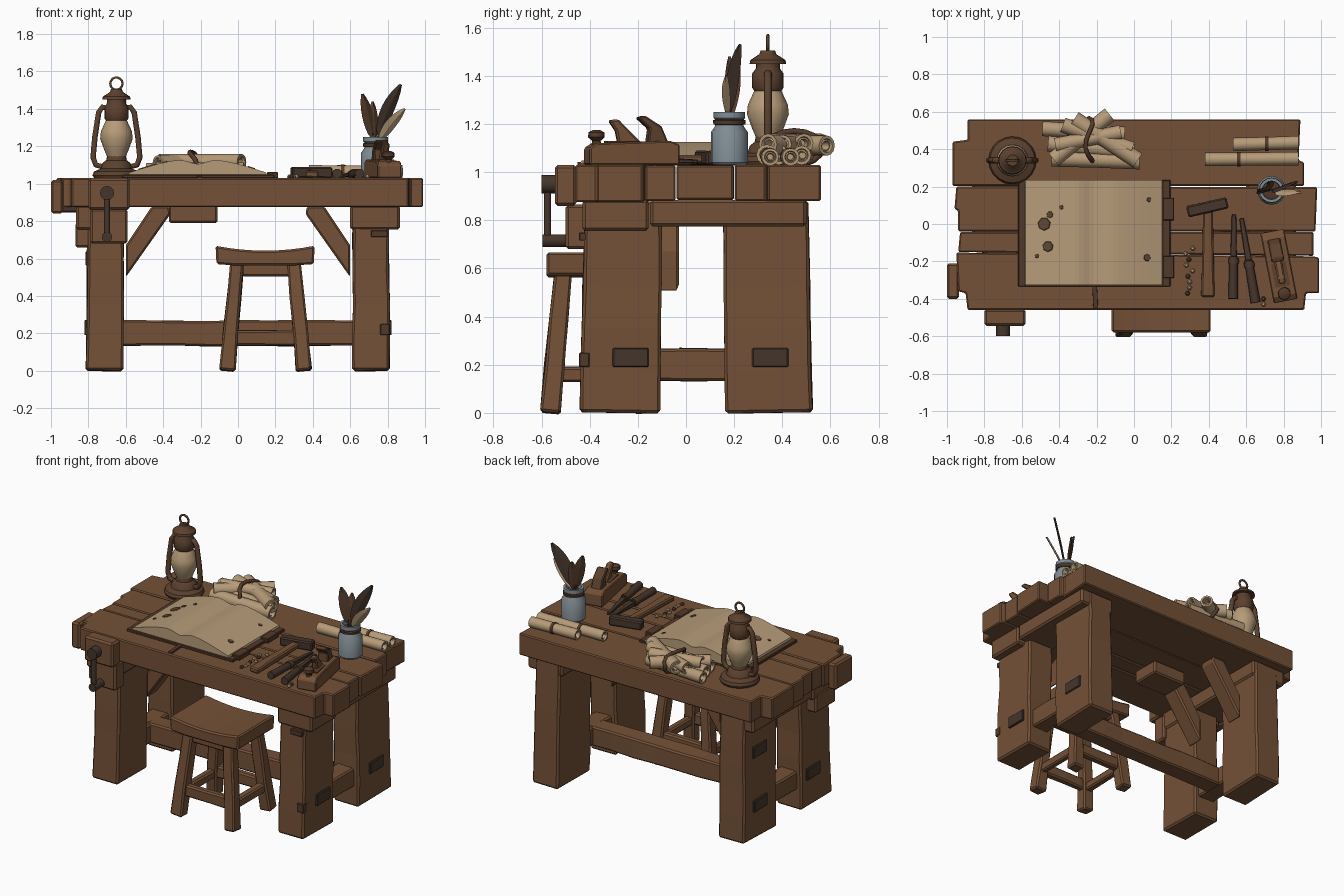
import bpy, bmesh, math, random
from mathutils import Vector, Matrix

if "Cube" in bpy.data.objects:
    bpy.data.objects.remove(bpy.data.objects["Cube"])
random.seed(4)

def mat(name, r, g, b):
    m = bpy.data.materials.new(name)
    m.diffuse_color = (r, g, b, 1)
    m.use_nodes = True
    m.node_tree.nodes["Principled BSDF"].inputs["Base Color"].default_value = m.diffuse_color
    return m
WOOD = mat("brown wood", .175, .082, .038)
IRON = mat("dark iron", .058, .036, .024)
PAPER = mat("aged paper", .47, .33, .19)
GLASS = mat("blue grey glass", .22, .27, .30)
COPPER = mat("lantern copper", .105, .052, .027)
LEATHER = mat("dark leather", .085, .042, .022)
STAIN = mat("paper stain", .11, .065, .035)

def finish(name, bm, m, bevel=0, smooth=False):
    bmesh.ops.recalc_face_normals(bm, faces=bm.faces)
    me = bpy.data.meshes.new(name)
    bm.to_mesh(me)
    bm.free()
    me.materials.append(m)
    ob = bpy.data.objects.new(name, me)
    bpy.context.collection.objects.link(ob)
    if smooth:
        me.polygons.foreach_set("use_smooth", [True] * len(me.polygons))
        me.set_sharp_from_angle(angle=math.radians(40))
    if bevel:
        b = ob.modifiers.new("bevel", 'BEVEL')
        b.width, b.segments, b.limit_method, b.angle_limit = bevel, 1, 'ANGLE', .6
    return ob

def beam(name, p, q, w, d, m=WOOD, w2=None, d2=None, bevel=.01, rough=.004):
    """Hewn bar from p to q, w wide and d deep (d is vertical on level bars), slightly uneven"""
    p, q = Vector(p), Vector(q)
    L = (q - p).length
    n = max(1, int(L / .16))
    dz = (q - p).normalized()
    dx = Vector((0, 1, 0) if abs(dz.z) > .8 else (0, 0, 1)).cross(dz).normalized()
    dy = dz.cross(dx)
    bm = bmesh.new()
    rings = []
    for i in range(n + 1):
        t = i / n
        a, b = w + ((w2 or w) - w) * t, d + ((d2 or d) - d) * t
        rings.append([bm.verts.new(p + dz * L * t + dx * (sx * a / 2 + random.uniform(-rough, rough))
                                   + dy * (sy * b / 2 + random.uniform(-rough, rough)))
                      for sx, sy in ((-1, -1), (1, -1), (1, 1), (-1, 1))])
    for r, s in zip(rings, rings[1:]):
        for k in range(4):
            bm.faces.new((r[k], r[(k + 1) % 4], s[(k + 1) % 4], s[k]))
    bm.faces.new(rings[0])
    bm.faces.new(rings[-1])
    return finish(name, bm, m, bevel)

def box(name, x0, x1, y0, y1, z0, z1, m=WOOD, bevel=.01):
    bm = bmesh.new()
    bmesh.ops.create_cube(bm, size=1, matrix=Matrix.Translation(((x0+x1)/2, (y0+y1)/2, (z0+z1)/2))
                          @ Matrix.Diagonal((x1-x0, y1-y0, z1-z0, 1)))
    return finish(name, bm, m, bevel)

def prism(name, pts, lo, hi, axis, m=WOOD, bevel=.01):
    """Outline extruded along y (points are x,z), z (points are x,y) or x (points are y,z)"""
    put = {'y': lambda a, b, c: (a, c, b), 'z': lambda a, b, c: (a, b, c), 'x': lambda a, b, c: (c, a, b)}[axis]
    bm = bmesh.new()
    A = [bm.verts.new(put(a, b, lo)) for a, b in pts]
    B = [bm.verts.new(put(a, b, hi)) for a, b in pts]
    bm.faces.new(A)
    bm.faces.new(B)
    for i in range(len(pts)):
        j = (i + 1) % len(pts)
        bm.faces.new((A[i], A[j], B[j], B[i]))
    return finish(name, bm, m, bevel)

def lathe(name, prof, m, p=(0, 0, 0), axis=(0, 0, 1), n=16):
    M = Matrix.Translation(p) @ Vector(axis).to_track_quat('Z', 'Y').to_matrix().to_4x4()
    bm = bmesh.new()
    rings = [[bm.verts.new(M @ Vector((r * math.cos(k * math.tau / n), r * math.sin(k * math.tau / n), z)))
              for k in range(n)] for r, z in prof]
    for r, s in zip(rings, rings[1:]):
        for k in range(n):
            bm.faces.new((r[k], r[(k + 1) % n], s[(k + 1) % n], s[k]))
    bm.faces.new(rings[0])
    bm.faces.new(rings[-1])
    return finish(name, bm, m, smooth=True)

def rod(name, p, q, r, m, r2=None, n=10):
    d = Vector(q) - Vector(p)
    return lathe(name, [(r, 0), (r2 or r, d.length)], m, p, d, n)

def tube(name, pts, r, m, cyclic=False):
    c = bpy.data.curves.new(name, 'CURVE')
    c.dimensions, c.bevel_depth, c.bevel_resolution, c.use_fill_caps = '3D', r, 1, True
    s = c.splines.new('POLY')
    s.points.add(len(pts) - 1)
    for a, b in zip(s.points, pts):
        a.co = (*b, 1)
    s.use_cyclic_u = cyclic
    c.materials.append(m)
    bpy.context.collection.objects.link(bpy.data.objects.new(name, c))

# Table top planks with broken, stepped ends
prism("back_plank", [(-.97, .203), (.91, .203), (.91, .33), (.88, .34), (.89, .56), (-.89, .56), (-.89, .45), (-.97, .44)], .88, 1.03, 'z', bevel=.007)
prism("middle_plank", [(-.94, -.04), (.97, -.04), (.98, .197), (-.95, .2), (-.96, .08), (-.94, .07)], .885, 1.028, 'z', bevel=.007)
prism("narrow_plank", [(-.94, -.15), (.96, -.17), (.96, -.043), (-.93, -.043)], .88, 1.028, 'z', bevel=.007)
prism("front_plank", [(-.95, -.153), (.96, -.173), (.99, -.18), (.99, -.37), (.92, -.37), (.91, -.46), (-.89, -.46), (-.9, -.37), (-.94, -.36)], .875, 1.03, 'z', bevel=.007)

# Legs, cross beams, stretchers, tenons and braces
for side, s in (("left", -1), ("right", 1)):
    beam(side + "_front_leg", (s*.712, -.275, 0), (s*.708, -.26, .88), .20, .33, w2=.19, d2=.32, bevel=.012)
    beam(side + "_back_leg", (s*.712, .345, 0), (s*.708, .33, .88), .20, .36, w2=.19, d2=.35, bevel=.012)
    for nm, y0, y1, z0 in (("front", -.43, -.155, .755), ("back", -.15, .50, .775)):
        a, b = sorted((s*.60, s*.865))
        box(f"{side}_{nm}_cross_beam", a, b, y0, y1, z0, .885, bevel=.012)
    beam(side + "_short_stretcher", (s*.71, -.2, .20), (s*.71, .25, .20), .13, .13)
    for nm, y in (("front", -.23), ("back", .35)):
        a, b = sorted((s*.80, s*.822))
        box(f"{side}_{nm}_tenon", a, b, y-.075, y+.075, .19, .27, IRON, .005)
        if (side, nm) != ("right", "back"):
            prism(f"{side}_{nm}_brace", [(s*.60, .50), (s*.36, .84), (s*.37, .88), (s*.46, .88), (s*.60, .67)],
                  y+.08 if y < 0 else y-.1, y+.20 if y < 0 else y+.02, 'y')
beam("long_stretcher", (-.68, .03, .20), (.68, .03, .20), .13, .135)
box("underside_block", -.37, -.11, -.12, .08, .79, .885)
box("left_guide_block", -.87, -.79, -.40, -.18, .66, .79)
box("left_back_upper_tenon", -.815, -.79, .275, .425, .56, .64, IRON, .005)
for nm, x0, x1, z0, z1 in (("lower", .76, .812, .19, .25), ("upper", .71, .80, .715, .75)):
    box(nm + "_leg_plate", x0, x1, -.445, -.40, z0, z1, LEATHER, .004)

# Vises
box("front_vise_jaw", -.80, -.58, -.545, -.455, .86, 1.03, bevel=.012)
box("front_vise_lower_jaw", -.79, -.59, -.50, -.40, .68, .865, bevel=.012)
rod("vise_screw", (-.70, -.60, .95), (-.70, -.50, .95), .038, IRON, n=12)
rod("vise_handle", (-.70, -.575, .71), (-.70, -.575, .97), .016, IRON)
rod("vise_handle_knob", (-.70, -.595, .715), (-.70, -.49, .715), .028, IRON)
box("end_vise_jaw", -1.0, -.935, -.40, -.21, .84, 1.02, bevel=.012)
box("end_vise_guide", -.95, -.80, -.36, -.25, .845, .89, IRON)

# Stool
top = [(-.12 + .53*i/8, .642 + .026*abs(i/4 - 1)**2) for i in range(9)]
prism("stool_seat", top + [(.405, .57), (.28, .562), (.0, .562), (-.115, .57)], -.58, -.18, 'y', bevel=.01)
for nx, sx in (("left", -1), ("right", 1)):
    for ny, sy in (("front", -1), ("back", 1)):
        beam(f"stool_{ny}_{nx}_leg", (.147 + sx*.205, -.37 + sy*.195, 0), (.147 + sx*.15, -.37 + sy*.14, .59), .085, .085, w2=.07, d2=.07)
    beam(f"stool_{nx}_stretcher", (.147 + sx*.19, -.53, .16), (.147 + sx*.19, -.21, .16), .05, .06)
for nm, s in (("front", -1), ("back", 1)):
    beam(f"stool_{nm}_stretcher", (-.03, -.37 + s*.175, .175), (.32, -.37 + s*.175, .175), .05, .08)
    box(f"stool_{nm}_apron", .02, .28, -.395 + s*.14, -.345 + s*.14, .505, .575)

# Open book: cover, curved pages, stains, ribbon and clasps
def page_z(x):
    u = min(1, abs(x + .215) / .365)
    return 1.06 + .075 * math.cos(math.pi / 2 * u) - .03 * math.exp(-(u / .17)**2)
xs = [-.58 + .73*i/28 for i in range(29)]
box("book_cover", -.62, .195, -.335, .235, 1.028, 1.048, LEATHER, .004)
prism("book_pages", [(x, page_z(x)) for x in xs] + [(.155, 1.047), (-.585, 1.047)], -.325, .235, 'y', PAPER, 0)
for i, (x, y, r) in enumerate(((-.48, 0, .036), (-.46, -.12, .03), (-.39, .09, .013), (-.52, -.17, .012), (.07, -.18, .02), (.08, .13, .013), (-.45, .05, .018))):
    sl = (page_z(x+.01) - page_z(x-.01)) / .02
    lathe(f"page_stain_{i}", [(r, 0), (r*.9, .004)], STAIN, (x, y, page_z(x)), (-sl, 0, 1), 7)
beam("book_ribbon", (-.21, -.32, 1.04), (-.205, -.45, 1.035), .025, .012, LEATHER, bevel=0, rough=.001)
for i, y in enumerate((-.24, .07)):
    box(f"book_clasp_{i}", .155, .215, y-.05, y+.07, 1.03, 1.062, LEATHER, .004)

# Lantern
C = (-.65, .34, 0)
lathe("lantern_base", [(.12, 1.03), (.128, 1.045), (.12, 1.065), (.085, 1.08), (.075, 1.11), (.055, 1.125), (.05, 1.15)], COPPER, C, n=20)
lathe("lantern_globe", [(.048, 1.14), (.065, 1.18), (.087, 1.24), (.083, 1.28), (.06, 1.33), (.05, 1.35)], PAPER, C)
lathe("lantern_chimney", [(.055, 1.335), (.065, 1.35), (.065, 1.41), (.05, 1.43), (.05, 1.45), (.076, 1.45), (.073, 1.465), (.035, 1.49), (.03, 1.505)], COPPER, C)
tube("lantern_ring", [(-.65 + .033*math.cos(a*math.tau/14), .34, 1.535 + .033*math.sin(a*math.tau/14)) for a in range(14)], .007, COPPER, True)
for s in (-1, 1):
    tube("lantern_side_tube", [(-.65 + s*x, .34, z) for x, z in ((.05, 1.085), (.11, 1.10), (.125, 1.14), (.115, 1.25), (.095, 1.38), (.075, 1.41), (.04, 1.40))], .017, COPPER)

# Ink jar with twine and quills
J = (.735, .18, 0)
lathe("ink_jar", [(.068, 1.03), (.077, 1.04), (.077, 1.165), (.06, 1.19), (.056, 1.215), (.066, 1.225), (.066, 1.25), (.05, 1.25), (.048, 1.22)], GLASS, J)
lathe("jar_twine", [(.05, 1.195), (.066, 1.198), (.068, 1.215), (.05, 1.222)], LEATHER, J)
def quill(name, tip, w, m, bend):
    a, b = Vector((.73, .18, 1.18)), Vector(tip)
    side = (b - a).cross(Vector((-.6, .8, 0))).normalized()
    bm = bmesh.new()
    rows = []
    for i in range(11):
        t = i / 10
        c = a.lerp(b, t) + side * bend * math.sin(math.pi * t)
        k = .006 if t < .25 else w * max(0, math.sin(math.pi * min(1, (t - .15) / .87)))**.7 + .002
        rows.append([bm.verts.new(c + side*k*u + Vector((-.6, .8, 0))*v) for u, v in ((-1, 0), (0, -.007), (1, 0), (0, .007))])
    for r, s in zip(rows, rows[1:]):
        for k in range(4):
            bm.faces.new((r[k], r[(k+1) % 4], s[(k+1) % 4], s[k]))
    finish(name, bm, m)
quill("dark_quill", (.87, .225, 1.53), .04, IRON, .02)
quill("brown_quill", (.665, .18, 1.48), .036, LEATHER, -.005)
quill("small_quill", (.72, .22, 1.44), .03, COPPER, 0)
quill("pale_quill", (.89, .17, 1.40), .032, PAPER, .015)

# Scrolls: a loose pair and a tied bundle
def scroll(name, p, q, r):
    d = Vector(q) - Vector(p)
    L = d.length
    lathe(name, [(r*.35, .05), (r*.45, .008), (r*.6, .012), (r*.7, 0), (r, 0), (r*.96, L*.5), (r, L), (r*.7, L), (r*.6, L-.012), (r*.45, L-.008), (r*.35, L-.05)], PAPER, p, d, 12)
scroll("loose_scroll_back", (.53, .425, 1.063), (.88, .435, 1.063), .036)
scroll("loose_scroll_front", (.38, .345, 1.063), (.88, .35, 1.063), .036)
for i, (x, y) in enumerate(((.70, .43), (.55, .347))):
    rod(f"loose_scroll_tie_{i}", (x, y, 1.063), (x+.02, y, 1.063), .039, LEATHER, n=12)
for i, (x0, y0, x1, y1, z, r) in enumerate(((-.44, .35, .03, .335, 1.072, .043), (-.46, .43, .0, .385, 1.072, .042), (-.49, .51, -.05, .48, 1.07, .04),
        (-.32, .56, .02, .34, 1.115, .045), (-.43, .345, -.13, .585, 1.11, .042), (-.38, .53, -.01, .40, 1.115, .04), (-.42, .42, -.07, .49, 1.12, .04))):
    scroll(f"bundle_scroll_{i}", (x0, y0, z), (x1, y1, z), r)
tube("bundle_twine", [(-.24 + .02*math.sin(a), .45 + .115*math.cos(a*math.tau/16), 1.10 + .07*math.sin(a*math.tau/16)) for a in range(16)], .013, LEATHER, True)

# Hammer, chisels and bench bits
beam("hammer_handle", (.395, -.39, 1.05), (.395, .10, 1.055), .07, .035, w2=.05, bevel=.008, rough=.002)
beam("hammer_head", (.285, .065, 1.06), (.50, .115, 1.06), .06, .06, IRON, bevel=.008, rough=.002)
for i, (p, q) in enumerate((((.53, -.40, 1.055), (.535, .05, 1.045)), ((.65, -.42, 1.055), (.575, .03, 1.045)))):
    p, q = Vector(p), Vector(q)
    rod(f"chisel_handle_{i}", p, p.lerp(q, .5), .026, IRON, .022)
    rod(f"chisel_ferrule_{i}", p.lerp(q, .42), p.lerp(q, .48), .028, LEATHER)
    beam(f"chisel_blade_{i}", p.lerp(q, .5), q, .036, .03, IRON, w2=.024, d2=.014, rough=.001, bevel=.003)
for i in range(12):
    x, y = (random.uniform(.27, .32), -.37 + .03*i) if i < 9 else (random.uniform(.62, .74), random.uniform(-.43, -.4))
    lathe(f"shaving_{i}", [(.008, 0), (.014, .008), (.007, .02)], PAPER if i % 3 else COPPER, (x, y, 1.028), n=6)

# Hand plane, turned slightly
parts = [prism("plane_body", [(-.19, 1.03), (.19, 1.03), (.19, 1.115), (.15, 1.13), (-.16, 1.12), (-.19, 1.10)], -.065, .065, 'x', WOOD, .006),
         prism("plane_tote", [(-.06, 1.12), (.04, 1.12), (.0, 1.16), (-.06, 1.22), (-.10, 1.215), (-.07, 1.17)], -.02, .02, 'x', WOOD, .008),
         prism("plane_iron", [(.06, 1.11), (.15, 1.12), (.12, 1.19), (.05, 1.235), (.02, 1.225), (.07, 1.18)], -.035, .035, 'x', COPPER, .006),
         box("plane_mouth", -.04, .04, -.11, .02, 1.12, 1.129, COPPER, 0),
         lathe("plane_knob", [(.02, 1.11), (.018, 1.13), (.035, 1.145), (.033, 1.165), (.015, 1.175)], LEATHER, (0, -.15, 0), n=10)]
for ob in parts:
    ob.matrix_world = Matrix.Translation((.775, -.225, 0)) @ Matrix.Rotation(math.radians(11), 4, 'Z')
